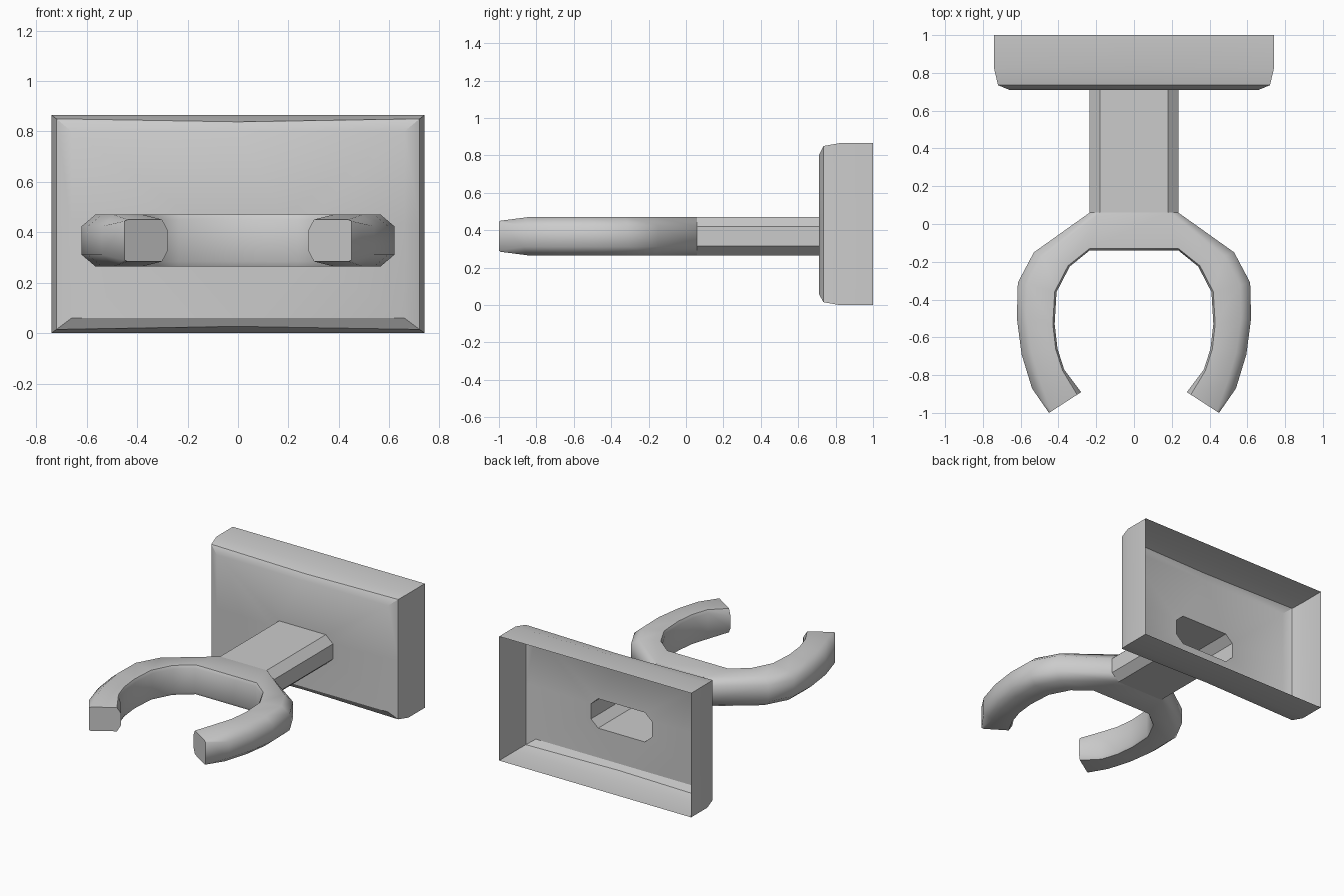
import bpy, bmesh, math
from mathutils import Vector

if "Cube" in bpy.data.objects:
    bpy.data.objects.remove(bpy.data.objects["Cube"])

ZC = 0.3675   # height of the arm centre line
H = 0.1025    # half height of the arm
OCT = [(0.235, -0.0525), (0.235, 0.0525), (0.18, H), (-0.18, H),
       (-0.235, 0.0525), (-0.235, -0.0525), (-0.18, -H), (0.18, -H)]


def finish(bm, name, angle):
    bmesh.ops.remove_doubles(bm, verts=bm.verts, dist=1e-5)
    bmesh.ops.recalc_face_normals(bm, faces=bm.faces)
    mesh = bpy.data.meshes.new(name)
    bm.to_mesh(mesh)
    bm.free()
    obj = bpy.data.objects.new(name, mesh)
    bpy.context.collection.objects.link(obj)
    bpy.ops.object.select_all(action='DESELECT')
    obj.select_set(True)
    bpy.context.view_layer.objects.active = obj
    bpy.ops.object.shade_smooth_by_angle(angle=math.radians(angle))
    return obj


def ring(bm, pts):
    return [bm.verts.new(p) for p in pts]


def bridge(bm, a, b):
    n = len(a)
    for i in range(n):
        j = (i + 1) % n
        bm.faces.new((a[i], a[j], b[j], b[i]))


def loop_edges(bm, vs):
    return [bm.edges.get((vs[i - 1], vs[i])) or bm.edges.new((vs[i - 1], vs[i]))
            for i in range(len(vs))]


# Back plate: open-backed shell with a hole where the arm joins
def plate_ring(bm, x, y, z0, z1, bow=0.0):
    zm = (z0 + z1) / 2
    return ring(bm, [(x, y, z0), (x, y, zm), (x, y, z1), (0, y, z1 - bow),
                     (-x, y, z1), (-x, y, zm), (-x, y, z0), (0, y, z0 + bow)])


bm = bmesh.new()
rings = [plate_ring(bm, 0.74, 1.0, 0.0, 0.865),
         plate_ring(bm, 0.74, 0.82, 0.0, 0.865),
         plate_ring(bm, 0.72, 0.735, 0.015, 0.85, 0.012),
         plate_ring(bm, 0.66, 0.71, 0.06, 0.80)]
for a, b in zip(rings, rings[1:]):
    bridge(bm, a, b)
hole = ring(bm, [(x, 0.71, ZC + z) for x, z in OCT])
bmesh.ops.triangle_fill(bm, use_beauty=True,
                        edges=loop_edges(bm, rings[-1]) + loop_edges(bm, hole))
finish(bm, "back_plate", 30)

# Stem: hollow octagonal tube
bm = bmesh.new()
bridge(bm, ring(bm, [(x, 0.71, ZC + z) for x, z in OCT]),
       ring(bm, [(x, 0.06, ZC + z) for x, z in OCT]))
finish(bm, "stem", 30)

# Fork: outer and inner outline points of the right prong, root to tip
PRONG = [((0.235, 0.06), (0.235, -0.14)), ((0.53, -0.15), (0.34, -0.225)),
         ((0.615, -0.31), (0.41, -0.36)), ((0.62, -0.50), (0.42, -0.53)),
         ((0.595, -0.69), (0.405, -0.66)), ((0.54, -0.87), (0.37, -0.77)),
         ((0.45, -1.0), (0.28, -0.89))]


def section(i, side):
    o, n = Vector(PRONG[i][0]), Vector(PRONG[i][1])
    d = (n - o).normalized()
    tip = i == len(PRONG) - 1
    h = 0.083 if tip else H
    a = o + d * (0.015 if tip else 0.055)
    drop = 0.006 if tip else 0.046
    if i == 0:
        a, drop = Vector((0.18, 0.06)), 0.05
    b = n - d * (0.025 if tip else 0.01)
    low = 0.04 if tip else 0.02
    half = [(o, h - drop), (a, h), (b, h), (n, h - low)]
    pts = half + [(p, -z) for p, z in reversed(half)]
    return [(side * p.x, p.y, ZC + z) for p, z in pts]


bm = bmesh.new()
roots = []
for side in (1, -1):
    secs = [ring(bm, section(i, side)) for i in range(len(PRONG))]
    for a, b in zip(secs, secs[1:]):
        bridge(bm, a, b)
    bm.faces.new(secs[-1])
    roots.append(secs[0])
# Crossbar between the prong roots, left open towards the stem
r, l = roots
for i in range(1, 6):
    bm.faces.new((r[i], r[i + 1], l[i + 1], l[i]))
finish(bm, "fork", 55)
